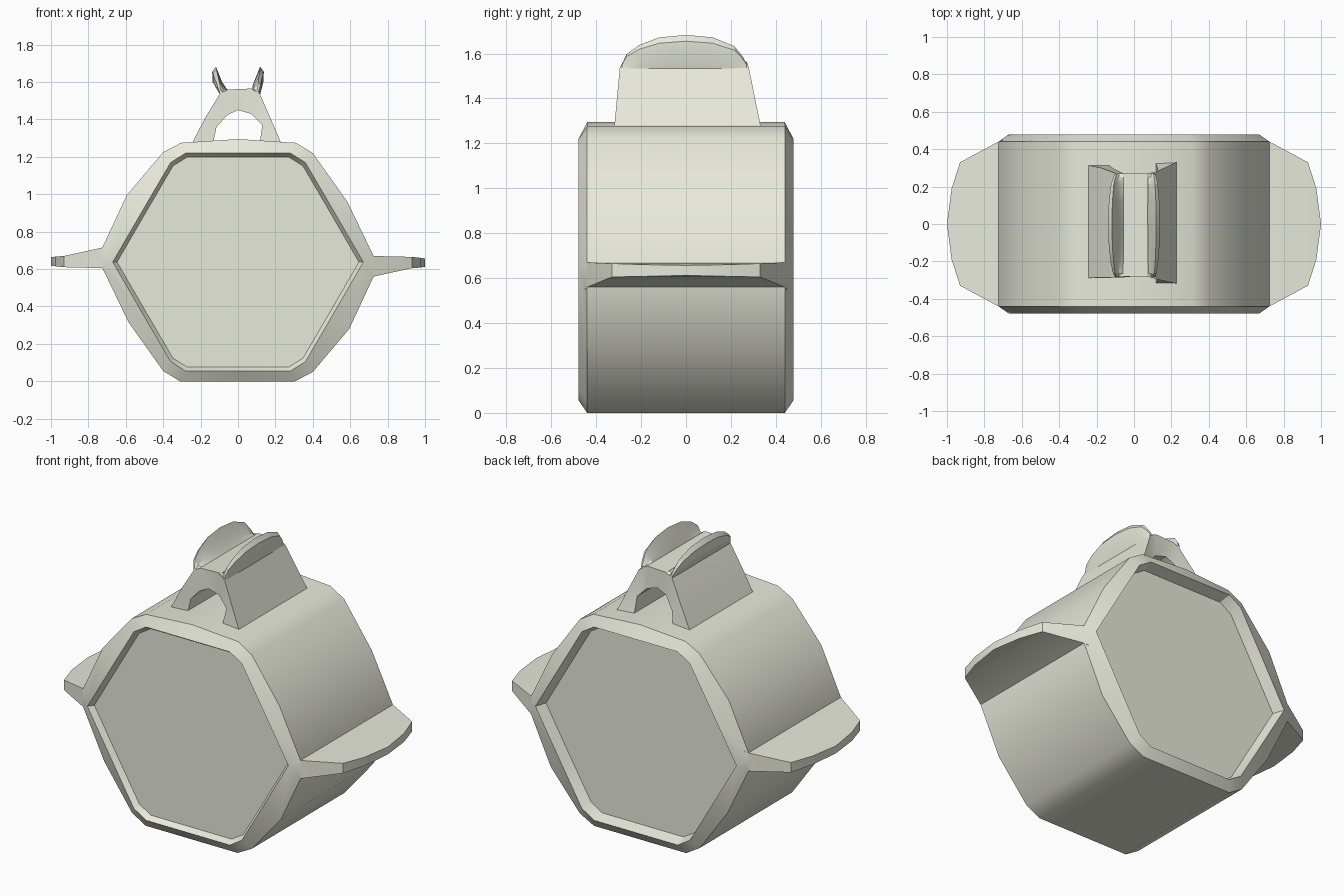
import bpy, bmesh, math

if "Cube" in bpy.data.objects:
    bpy.data.objects.remove(bpy.data.objects["Cube"])

CZ = 0.6375  # height of the body's centre
stone = bpy.data.materials.new("pale_stone")
stone.diffuse_color = (0.81, 0.82, 0.71, 1)
stone.use_nodes = True
stone.node_tree.nodes["Principled BSDF"].inputs["Base Color"].default_value = stone.diffuse_color


def loft(name, rings, angle=30):
    """Skin a row of equal-length point rings and cap both ends."""
    bm = bmesh.new()
    vs = [[bm.verts.new(p) for p in r] for r in rings]
    n = len(rings[0])
    for a, b in zip(vs, vs[1:]):
        for i in range(n):
            j = (i + 1) % n
            bm.faces.new((a[i], a[j], b[j], b[i]))
    bm.faces.new(vs[0][::-1])
    bm.faces.new(vs[-1])
    bmesh.ops.remove_doubles(bm, verts=bm.verts, dist=1e-4)
    bmesh.ops.recalc_face_normals(bm, faces=bm.faces)
    me = bpy.data.meshes.new(name)
    bm.to_mesh(me)
    bm.free()
    me.materials.append(stone)
    ob = bpy.data.objects.new(name, me)
    bpy.context.collection.objects.link(ob)
    bpy.ops.object.select_all(action='DESELECT')
    ob.select_set(True)
    bpy.context.view_layer.objects.active = ob
    bpy.ops.object.shade_smooth_by_angle(angle=math.radians(angle))
    return ob


def full(half):
    """Complete a right-hand half profile by half a turn about the centre."""
    return half + [(-x, max(0, 2 * CZ - z)) for x, z in half]


# Body: chamfered hexagonal barrel with recessed end panels
outer = full([(0, 1.295), (0.31, 1.275), (0.40, 1.22), (0.585, 0.96), (0.725, 0.67),
              (0.725, 0.56), (0.595, 0.28), (0.40, 0.05), (0.305, 0)])
rim = full([(0, 1.22), (0.28, 1.22), (0.36, 1.17), (0.515, 0.905), (0.67, CZ),
            (0.67, CZ), (0.515, 0.37), (0.36, 0.105), (0.28, 0.055)])
panel = [(x * 0.965, CZ + (z - CZ) * 0.965) for x, z in rim]
loft("body", [[(x, y, z) for x, z in prof] for prof, y in
              ((panel, -0.445), (rim, -0.478), (outer, -0.44),
               (outer, 0.44), (rim, 0.478), (panel, 0.41))])

# Side fins: flat rounded ledges, the left one turned half a turn
fin = [(0.70, 0.45, 0.55, 0.67), (0.725, 0.44, 0.56, 0.67), (0.93, 0.33, 0.605, 0.665),
       (0.975, 0.19, 0.608, 0.66), (1.0, 0.0, 0.612, 0.657)]
for side, name in ((1, "fin_right"), (-1, "fin_left")):
    loft(name, [[(side * x, sy * w, CZ + side * (z - CZ))
                 for sy, z in ((-1, lo), (1, lo), (1, hi), (-1, hi))]
                for x, w, lo, hi in fin])

# Handle arch: outer x, z, inner x, z, front y, back y
arch = [(-0.25, 1.265, -0.135, 1.265, -0.29, 0.315),
        (-0.175, 1.41, -0.115, 1.36, -0.285, 0.30),
        (-0.095, 1.54, -0.055, 1.425, -0.285, 0.27),
        (-0.055, 1.56, 0.0, 1.45, -0.28, 0.27),
        (0.07, 1.565, 0.07, 1.43, -0.28, 0.27),
        (0.118, 1.535, 0.13, 1.37, -0.295, 0.28),
        (0.235, 1.265, 0.115, 1.265, -0.32, 0.335)]
loft("handle_arch", [[(ox, yf, oz), (ox, yb, oz), (ix, yb, iz), (ix, yf, iz)]
                     for ox, oz, ix, iz, yf, yb in arch], 25)

# Domed ridges flaring up and outward from the top edges of the handle
crest = [(0.136, 1.60), (0.138, 1.655), (0.118, 1.683), (0.085, 1.60)]
dome = [(-0.284, 0.1), (-0.265, 0.4), (-0.21, 0.68), (-0.12, 0.92), (0, 1),
        (0.12, 0.92), (0.215, 0.65), (0.25, 0.35), (0.27, 0.1)]
for side, name, base_out, base_in in ((1, "ridge_right", 0.118, 0.072),
                                      (-1, "ridge_left", 0.096, 0.056)):
    mid = (base_out + base_in) / 2
    rings = []
    for y, s in dome:
        top = [(mid + (x - mid) * (0.3 + 0.7 * s), 1.54 + (z - 1.54) * s) for x, z in crest]
        ring = [(base_out, 1.533)] + top + [(base_in, 1.558)]
        rings.append([(side * x, y, z) for x, z in ring])
    loft(name, rings, 25)
